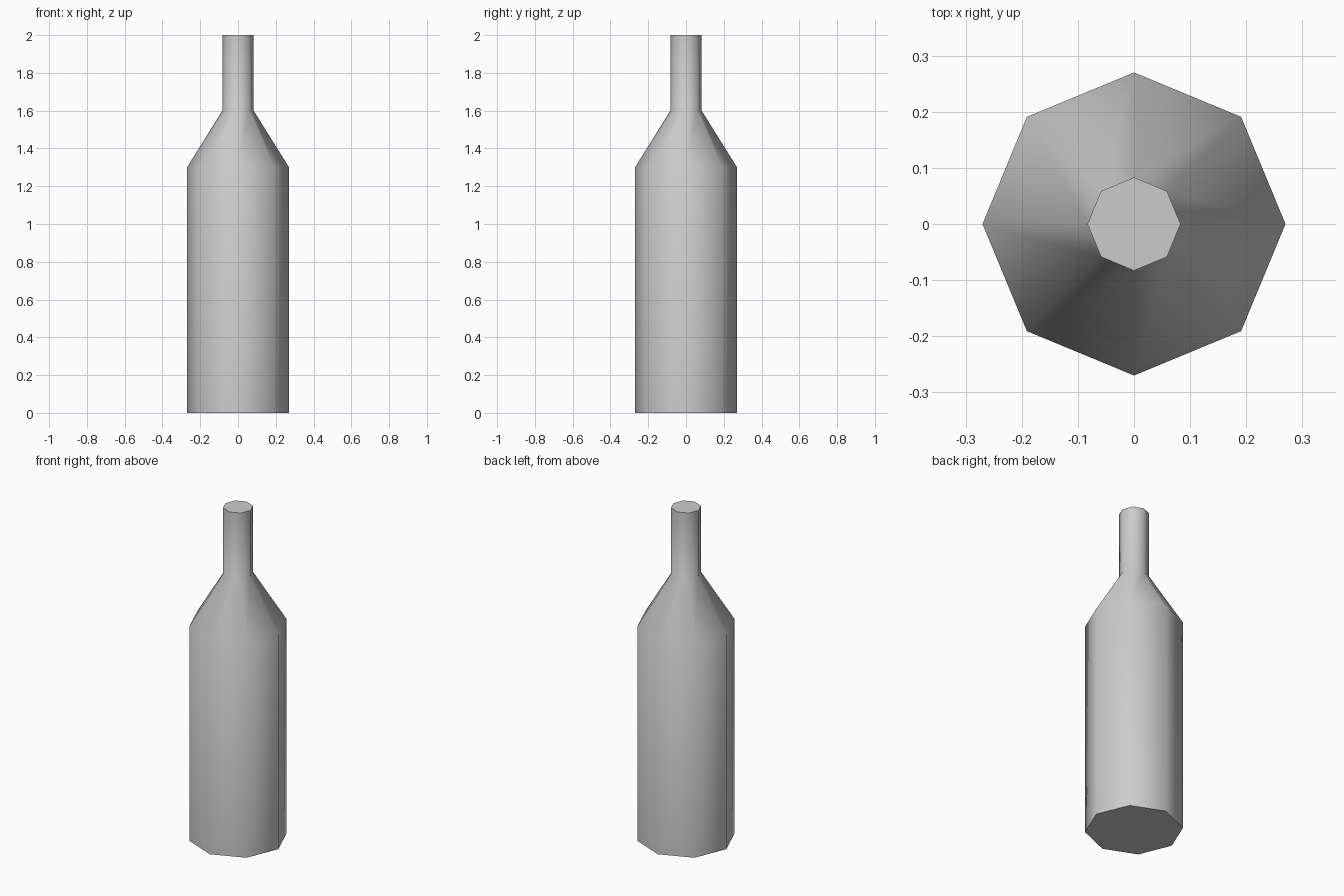
import bpy, bmesh, math

if "Cube" in bpy.data.objects:
    bpy.data.objects.remove(bpy.data.objects["Cube"])

SIDES = 8
# Bottle profile: (radius, height)
PROFILE = [(0.27, 0.0), (0.27, 1.3), (0.083, 1.6), (0.083, 2.0)]

bm = bmesh.new()

# Octagonal rings with corners on the x and y axes
rings = []
for r, z in PROFILE:
    rings.append([bm.verts.new((r * math.cos(math.tau * i / SIDES),
                                r * math.sin(math.tau * i / SIDES), z))
                  for i in range(SIDES)])

# Body, shoulder and neck walls
for low, high in zip(rings, rings[1:]):
    for i in range(SIDES):
        j = (i + 1) % SIDES
        bm.faces.new((low[i], low[j], high[j], high[i]))

# Base and mouth caps
bm.faces.new(rings[0][::-1])
bm.faces.new(rings[-1])

mesh = bpy.data.meshes.new("bottle")
bm.to_mesh(mesh)
bm.free()
bottle = bpy.data.objects.new("bottle", mesh)
bpy.context.collection.objects.link(bottle)

# Smooth walls, sharp caps
bpy.context.view_layer.objects.active = bottle
bottle.select_set(True)
bpy.ops.object.shade_smooth_by_angle(angle=math.radians(60))
